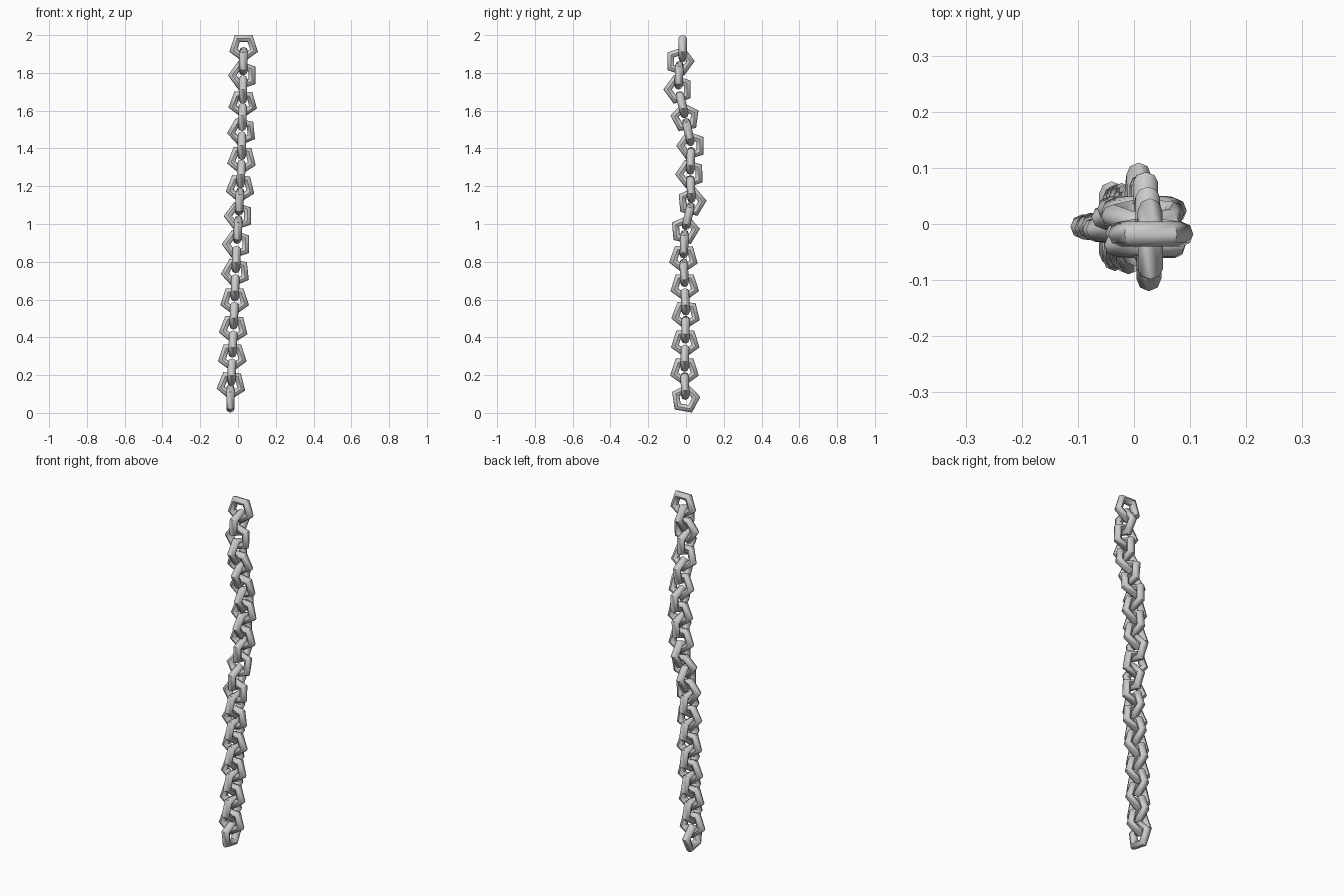
import bpy
from math import radians
from mathutils import Vector, Matrix

if "Cube" in bpy.data.objects:
    bpy.data.objects.remove(bpy.data.objects["Cube"])

LINKS = 26
STEP = 0.0745
TOP = 1.936

# sideways drift of the hanging chain, and the turn of each five-sided link
front_x = [0.03, 0.027, 0.026, 0.021, 0.02, 0.012, 0.004, -0.006,
           -0.012, -0.018, -0.024, -0.03, -0.036]
side_y = [-0.034, -0.04, -0.004, 0.028, 0.022, 0.03, -0.006, -0.013,
          -0.007, -0.001, -0.004, -0.008, -0.003]
front_turn = [54, 36, 52, 42, 50, 50, 36, 36, 42, 54, 50, 54, 50]
side_turn = [0, 36, 28, 36, 38, 5, 5, 52, 54, 50, 54, 54, 8]


def sample(values, t):
    t = max(0.0, min(t, len(values) - 1.0))
    i = min(int(t), len(values) - 2)
    return values[i] + (values[i + 1] - values[i]) * (t - i)


def centre(i):
    y = -0.018 if i <= 0 else sample(side_y, (i - 1) / 2)
    x = -0.04 if i >= LINKS - 1 else sample(front_x, i / 2)
    return Vector((x, y, TOP - i * STEP))


# one pentagonal link with a round bar, shared by the whole chain
bpy.ops.mesh.primitive_torus_add(major_segments=5, minor_segments=8,
                                 major_radius=0.0575, minor_radius=0.0222)
first = bpy.context.object
bpy.ops.object.shade_smooth_by_angle(angle=radians(50))

for i in range(LINKS):
    link = first if i == 0 else first.copy()
    link.name = f"chain_link_{i + 1}"
    if i:
        bpy.context.collection.objects.link(link)
    is_side = i % 2 == 1
    u = Vector((0, 1, 0)) if is_side else Vector((1, 0, 0))
    n = u.cross(Vector((0, 0, 1)))
    # lean each link along the chain, out of its own plane
    run = centre(i - 1) - centre(i + 1)
    lean = 0 if i in (0, LINKS - 1) else run.dot(n) / run.z
    v = (Vector((0, 0, 1)) + n * lean).normalized()
    n = u.cross(v)
    frame = Matrix((u, v, n)).transposed().to_4x4()
    turn = (side_turn if is_side else front_turn)[i // 2]
    link.matrix_world = (Matrix.Translation(centre(i)) @ frame
                         @ Matrix.Rotation(radians(turn), 4, 'Z'))
